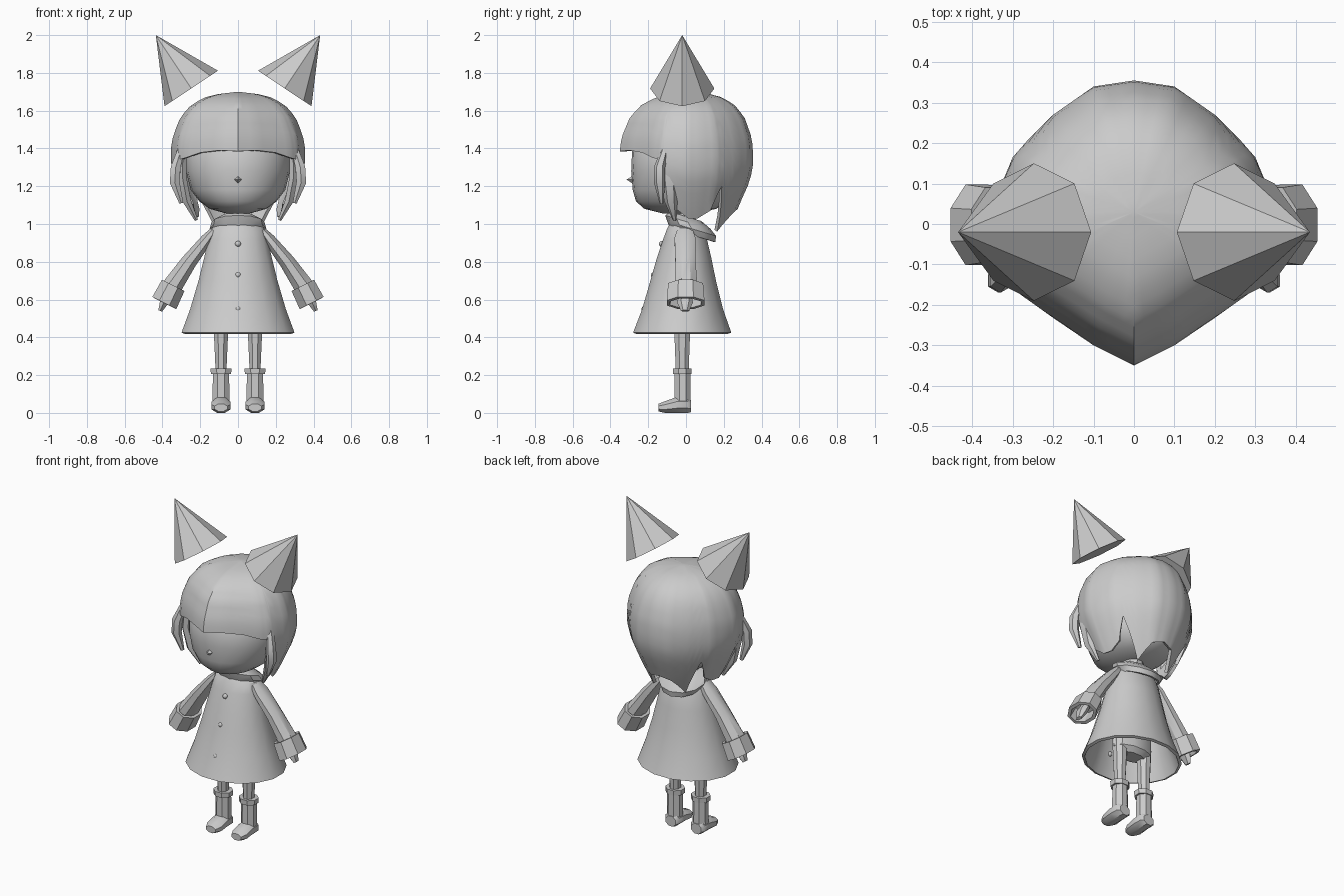
import bpy, bmesh
from math import cos, sin, pi, radians
from mathutils import Vector

default = bpy.data.objects.get("Cube")
if default:
    bpy.data.objects.remove(default)

X, Y, Z = Vector((1, 0, 0)), Vector((0, 1, 0)), Vector((0, 0, 1))

grey = bpy.data.materials.new("plain_grey")
grey.use_nodes = True
tone = (0.6, 0.6, 0.6, 1)
grey.diffuse_color = tone
grey.node_tree.nodes["Principled BSDF"].inputs["Base Color"].default_value = tone


def finish(obj, mirror=False, wall=0, angle=35):
    """Mirror and thicken a part, bake its modifiers, colour and shade it."""
    obj.data.materials.append(grey)
    if mirror:
        obj.modifiers.new("mirror", 'MIRROR')
    if wall:
        solid = obj.modifiers.new("wall", 'SOLIDIFY')
        solid.thickness = wall
        solid.offset = -1
    bpy.ops.object.select_all(action='DESELECT')
    obj.select_set(True)
    bpy.context.view_layer.objects.active = obj
    bpy.ops.object.convert(target='MESH')
    if angle:
        bpy.ops.object.shade_smooth_by_angle(angle=radians(angle))


def make(name, verts, faces, **options):
    mesh = bpy.data.meshes.new(name)
    mesh.from_pydata(verts, [], faces)
    bm = bmesh.new()
    bm.from_mesh(mesh)
    bmesh.ops.remove_doubles(bm, verts=bm.verts, dist=0.0005)
    bm.to_mesh(mesh)
    bm.free()
    obj = bpy.data.objects.new(name, mesh)
    bpy.context.collection.objects.link(obj)
    finish(obj, **options)


def tube(name, stations, side=X, along=None, n=8, turn=0, caps=True, **options):
    """Loft rings; a station is x, y, z, radius along side, other radius."""
    verts, faces = [], []
    points = [Vector(s[:3]) for s in stations]
    last = len(points) - 1
    for k, (p, s) in enumerate(zip(points, stations)):
        t = along or (points[min(k + 1, last)] - points[max(k - 1, 0)]).normalized()
        other = t.cross(side).normalized()
        for i in range(n):
            a = 2 * pi * (i + turn) / n
            verts.append(p + side * s[3] * cos(a) + other * s[4] * sin(a))
    for k in range(last):
        for i in range(n):
            j = (i + 1) % n
            faces.append((k * n + i, k * n + j, k * n + n + j, k * n + n + i))
    if caps:
        faces.append(tuple(reversed(range(n))))
        if stations[-1][3] > 0:
            faces.append(tuple(range(last * n, last * n + n)))
    make(name, verts, faces, **options)


def lookup(table, t):
    """Linear interpolation of the columns after the first."""
    for a, b in zip(table, table[1:]):
        if t <= b[0]:
            f = max(0, (t - a[0]) / (b[0] - a[0]))
            return [p + (q - p) * f for p, q in zip(a[1:], b[1:])]
    return list(table[-1][1:])


# Hair cap: outline x, y and hem height from the front point round to the back
outline = [(0, -.35, 1.385), (.1, -.3, 1.39), (.2, -.232, 1.378), (.28, -.175, 1.35),
           (.315, -.135, 1.34), (.325, -.115, 1.1), (.355, 0, 1.03), (.335, .08, 1.03),
           (.3, .165, 1.07), (.265, .205, 1.2), (.2, .27, .96), (.1, .34, 1.06),
           (0, .355, 1.08)]
outline = [(i, *p) for i, p in enumerate(outline)]
# Fullness of the hair by height
fullness = [(.95, .55), (1.0, .62), (1.08, .75), (1.15, .84), (1.22, .94), (1.3, 1),
            (1.4, 1), (1.465, .97), (1.565, .86), (1.63, .7), (1.67, .5), (1.69, .27),
            (1.7, 0)]
columns, rows, verts, faces = 36, 16, [], []
for i in range(columns + 1):
    x, y, hem = lookup(outline, 12 * i / columns)
    for j in range(rows + 1):
        z = 1.7 - (1.7 - hem) * (1 - cos(j / rows * pi / 2)) / 1
        s = lookup(fullness, z)[0]
        verts.append((x * s, .03 + (y - .03) * s, z))
for i in range(columns):
    for j in range(rows):
        a = i * (rows + 1) + j
        faces.append((a, a + 1, a + rows + 2, a + rows + 1))
make("hair", verts, faces, mirror=True, wall=.02, angle=40)

# Loose locks beside the face
tube("outer_lock", [(.3, -.11, 1.4, .02, .02), (.33, -.14, 1.3, .03, .03),
                    (.335, -.14, 1.22, .03, .03), (.3, -.13, 1.11, .01, .012)],
     n=6, side=Y, mirror=True)
tube("inner_lock", [(.29, -.08, 1.4, .04, .02), (.295, -.09, 1.25, .045, .025),
                    (.27, -.08, 1.12, .035, .025), (.22, -.06, 1.02, .01, .01)],
     n=6, side=Y, mirror=True)

# Pointed ears floating above the head
tube("ear", [(.2475, -.02, 1.7175, .17, .17), (.435, -.02, 2, 0, 0)],
     side=Y, mirror=True, angle=0)

# Head, nose and neck
tube("head", [(0, -.04, 1.055, .06, .08), (0, -.03, 1.08, .15, .19),
              (0, -.025, 1.12, .205, .24), (0, -.02, 1.18, .25, .262),
              (0, -.02, 1.28, .275, .27), (0, -.02, 1.4, .275, .265),
              (0, 0, 1.52, .2, .2)], along=Z, n=24, angle=50)
tube("nose", [(0, -.28, 1.235, .022, .022), (0, -.315, 1.235, 0, 0)],
     n=4, along=-Y, angle=0)
tube("neck", [(0, -.01, .96, .07, .07), (0, -.01, 1.09, .06, .06)], along=Z, n=10)

# Collar lying lower at the back
tube("collar", [(0, .035, .94, .13, .125), (0, .03, .975, .15, .135),
                (0, .01, 1.01, .14, .125), (0, 0, 1.04, .085, .085)],
     along=Vector((0, .3, 1)).normalized(), n=12, caps=False, wall=.015)

# Flared coat, open below
tube("coat", [(0, -.02, .425, .305, .265), (0, -.018, .55, .258, .218),
              (0, -.015, .7, .213, .177), (0, -.01, .82, .183, .147),
              (0, -.005, .92, .16, .118), (0, -.01, .98, .14, .09),
              (0, -.01, 1.01, .08, .07)],
     along=Z, n=16, turn=.5, caps=False, wall=.018)

# Coat buttons
for y, z in ((-.128, .895), (-.171, .73), (-.22, .55)):
    bpy.ops.mesh.primitive_ico_sphere_add(subdivisions=2, radius=.016, location=(0, y, z))
    button = bpy.context.object
    button.name = "button"
    finish(button)

# Sleeves, wide cuffs and hands
tube("sleeve", [(.13, -.005, .965, .045, .02), (.165, -.005, .92, .06, .033),
                (.26, -.003, .8, .058, .045), (.355, 0, .66, .065, .058)],
     side=Y, turn=.5, mirror=True)
tube("cuff", [(.343, -.002, .675, .1, .072), (.39, -.002, .582, .108, .077)],
     side=Y, turn=.5, caps=False, wall=.02, mirror=True, angle=0)
tube("cuff_lining", [(.35, -.002, .66, .085, .06), (.355, -.002, .65, .085, .06)],
     side=Y, turn=.5, mirror=True, angle=0)
tube("hand", [(.36, -.005, .64, .03, .025), (.392, -.005, .585, .042, .026),
              (.412, -.005, .54, .022, .012)], side=Y, n=6, mirror=True)

# Hips hidden in the coat, and legs
tube("hips", [(0, -.02, .44, .09, .05), (0, -.02, .47, .135, .075),
              (0, -.02, .6, .13, .08)], along=Z, n=10)
tube("leg", [(.09, -.02, .2, .03, .036), (.09, -.02, .45, .042, .046),
             (.085, -.02, .52, .05, .05)], along=Z, turn=.5, mirror=True)

# Boots: turned top, shaft and foot
tube("boot_top", [(.09, -.02, .205, .058, .053), (.09, -.02, .236, .06, .054)],
     along=Z, turn=.5, mirror=True, angle=0)
tube("boot_shaft", [(.09, -.018, .04, .05, .046), (.09, -.018, .21, .046, .045)],
     along=Z, turn=.5, mirror=True)
tube("boot_foot", [(.09, .026, .035, .038, .034), (.09, .01, .042, .052, .0455),
                   (.09, -.05, .042, .054, .0455), (.09, -.11, .031, .054, .0336),
                   (.09, -.146, .028, .036, .022)],
     along=-Y, turn=.5, mirror=True, angle=40)
